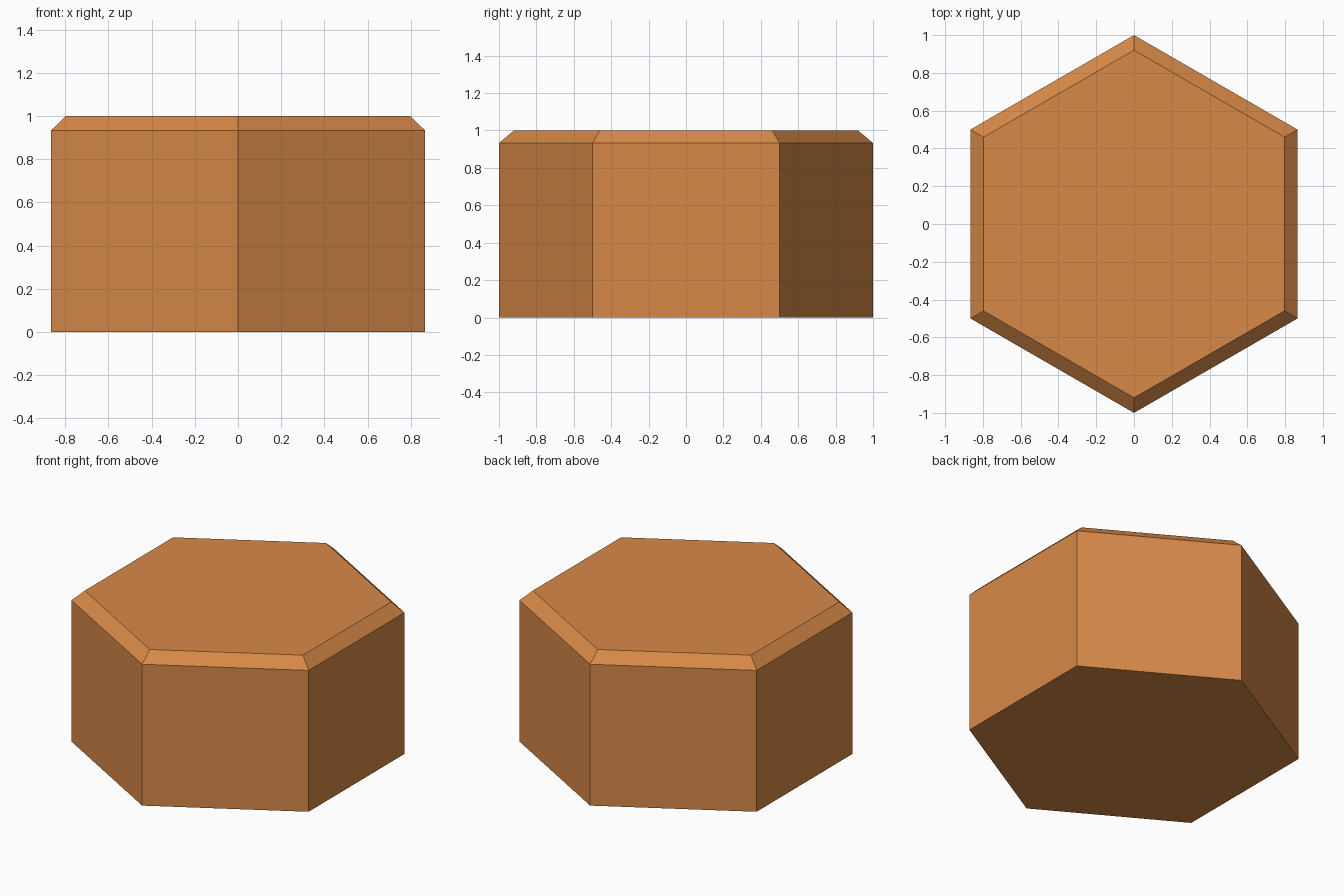
import bpy, bmesh, math

if "Cube" in bpy.data.objects:
    bpy.data.objects.remove(bpy.data.objects["Cube"])

# Warm orange-brown clay colour
clay = bpy.data.materials.new("clay_orange")
clay.diffuse_color = (0.68, 0.25, 0.065, 1.0)
clay.use_nodes = True
clay.node_tree.nodes["Principled BSDF"].inputs["Base Color"].default_value = clay.diffuse_color

# Hexagon rings as (radius, height): base, bevel start, top
SIDES = 6
PROFILE = [(1.0, 0.0), (1.0, 0.933), (0.92, 1.0)]

bm = bmesh.new()
rings = []
for radius, z in PROFILE:
    angles = [math.pi / 2 + math.tau * i / SIDES for i in range(SIDES)]
    rings.append([bm.verts.new((radius * math.cos(a), radius * math.sin(a), z)) for a in angles])

# Walls and bevelled rim
for low, high in zip(rings, rings[1:]):
    for i in range(SIDES):
        j = (i + 1) % SIDES
        bm.faces.new((low[i], low[j], high[j], high[i]))

# Bottom and top caps
bm.faces.new(list(reversed(rings[0])))
bm.faces.new(rings[-1])
bmesh.ops.recalc_face_normals(bm, faces=bm.faces[:])

mesh = bpy.data.meshes.new("hex_tile")
bm.to_mesh(mesh)
bm.free()
mesh.materials.append(clay)
tile = bpy.data.objects.new("hex_tile", mesh)
bpy.context.collection.objects.link(tile)
